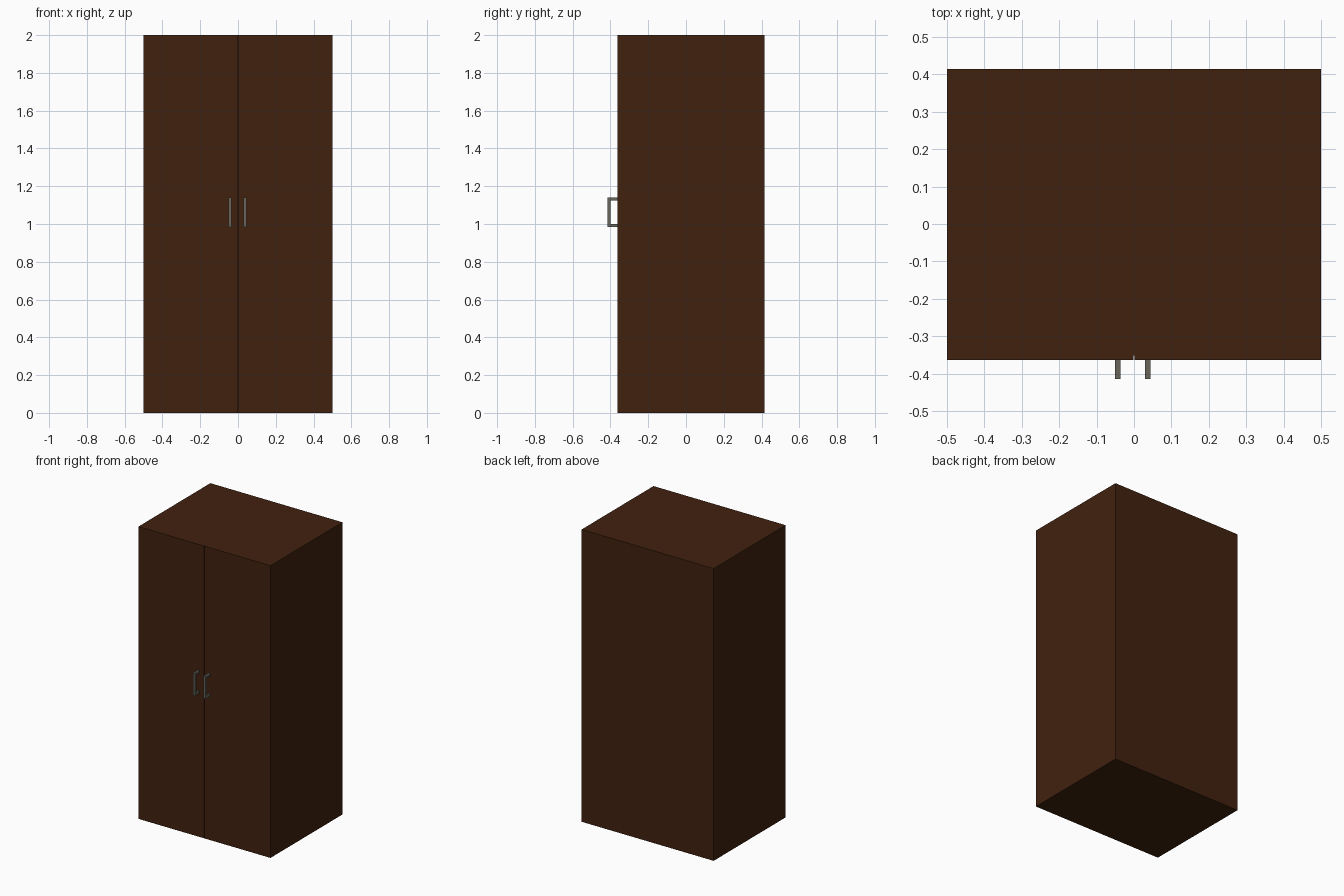
import bpy
import bmesh

if "Cube" in bpy.data.objects:
    bpy.data.objects.remove(bpy.data.objects["Cube"])


def material(name, rgb):
    m = bpy.data.materials.new(name)
    m.diffuse_color = (*rgb, 1)
    m.use_nodes = True
    m.node_tree.nodes["Principled BSDF"].inputs["Base Color"].default_value = m.diffuse_color
    return m


wood = material("dark_brown_wood", (0.053, 0.0155, 0.0045))
metal = material("grey_metal", (0.14, 0.13, 0.105))


def finish(name, bm, mat):
    bmesh.ops.recalc_face_normals(bm, faces=bm.faces)
    mesh = bpy.data.meshes.new(name)
    bm.to_mesh(mesh)
    bm.free()
    mesh.materials.append(mat)
    obj = bpy.data.objects.new(name, mesh)
    bpy.context.collection.objects.link(obj)
    return obj


def box(name, lo, hi, mat):
    bm = bmesh.new()
    bmesh.ops.create_cube(bm, size=1)
    for v in bm.verts:
        v.co = [(a + b) / 2 + c * (b - a) for a, b, c in zip(lo, hi, v.co)]
    return finish(name, bm, mat)


def handle(name, x, width):
    # C-shaped side profile, extruded across its width
    y0, y1, z0, z1, t = -0.415, -0.363, 0.985, 1.14, 0.016
    profile = [(y1, z0), (y0, z0), (y0, z1), (y1, z1),
               (y1, z1 - t), (y0 + t, z1 - t), (y0 + t, z0 + t), (y1, z0 + t)]
    bm = bmesh.new()
    face = bm.faces.new([bm.verts.new((x - width / 2, y, z)) for y, z in profile])
    ext = bmesh.ops.extrude_face_region(bm, geom=[face])
    for v in ext["geom"]:
        if isinstance(v, bmesh.types.BMVert):
            v.co.x += width
    return finish(name, bm, metal)


# Cabinet body
box("cabinet_body", (-0.5, -0.352, 0), (0.5, 0.415, 2), wood)

# Pair of doors with a thin centre gap, each with a pull handle
for side, s in (("left", -1), ("right", 1)):
    xs = sorted((s * 0.0015, s * 0.5))
    box(side + "_door", (xs[0], -0.363, 0), (xs[1], -0.352, 2), wood)
    handle(side + "_handle", s * 0.04 - 0.003, 0.015)
